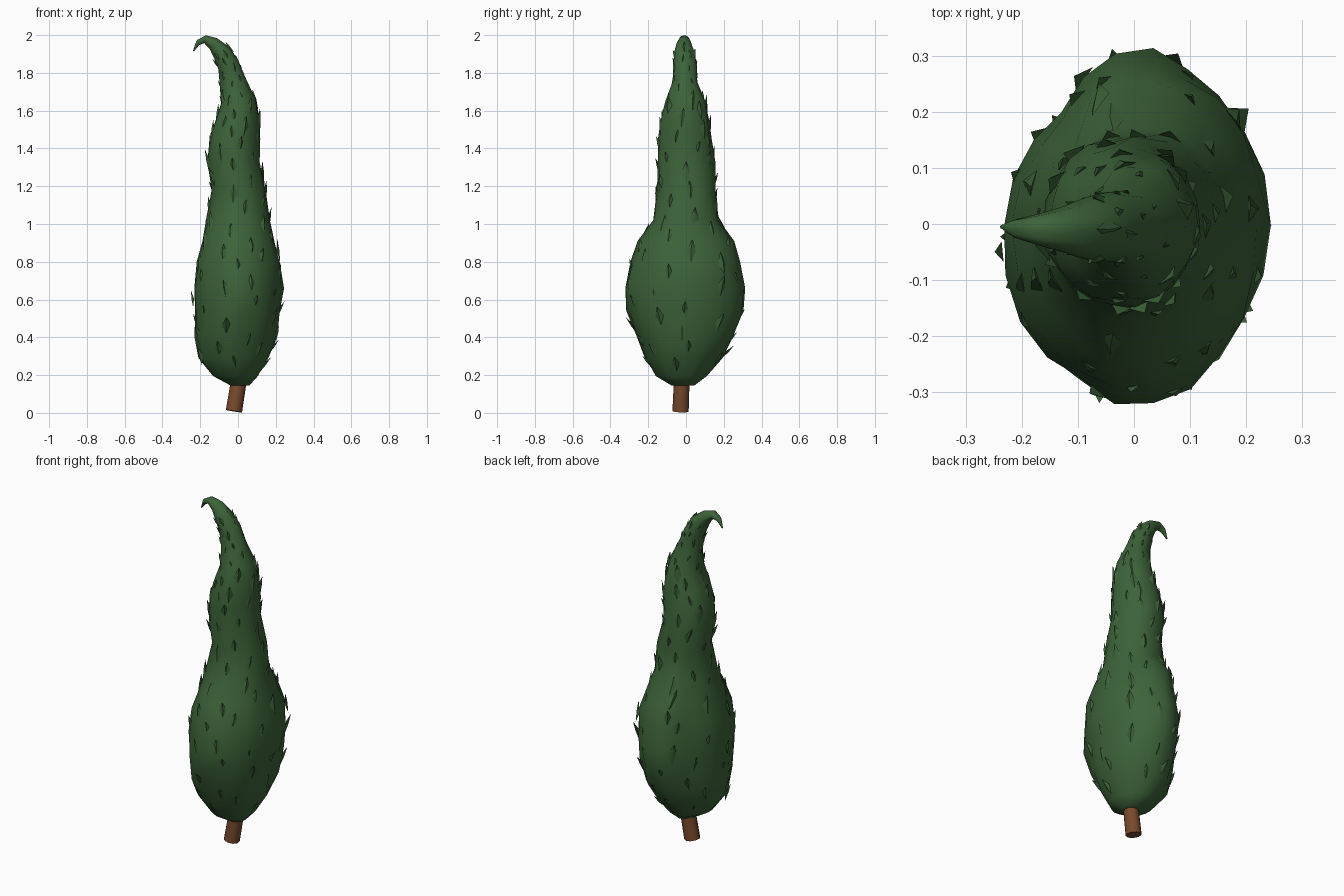
import bpy, bmesh, math, random
from mathutils import Vector, Matrix, noise

if "Cube" in bpy.data.objects:
    bpy.data.objects.remove(bpy.data.objects["Cube"])

random.seed(7)


def material(name, rgb):
    m = bpy.data.materials.new(name)
    m.diffuse_color = (*rgb, 1)
    m.use_nodes = True
    m.node_tree.nodes["Principled BSDF"].inputs["Base Color"].default_value = m.diffuse_color
    return m


GREEN = material("dark_leaf_green", (0.046, 0.125, 0.041))
BROWN = material("bark_brown", (0.19, 0.068, 0.026))


def make_object(name, bm, mat, angle):
    bmesh.ops.recalc_face_normals(bm, faces=bm.faces)
    me = bpy.data.meshes.new(name)
    bm.to_mesh(me)
    bm.free()
    ob = bpy.data.objects.new(name, me)
    bpy.context.collection.objects.link(ob)
    me.materials.append(mat)
    bpy.ops.object.select_all(action='DESELECT')
    ob.select_set(True)
    bpy.context.view_layer.objects.active = ob
    bpy.ops.object.shade_smooth_by_angle(angle=math.radians(angle))
    return ob


# Crown rings: centre x, centre y, centre z, half width x, half width y, tilt (deg)
RINGS = [
    (0.010, -0.015, 0.145, 0.050, 0.060, 0),
    (-0.015, -0.020, 0.195, 0.120, 0.135, 0),
    (-0.025, -0.010, 0.29, 0.185, 0.205, 0),
    (-0.012, -0.005, 0.40, 0.215, 0.258, 0),
    (-0.003, -0.003, 0.54, 0.228, 0.305, 0),
    (0.000, -0.002, 0.66, 0.236, 0.312, 0),
    (0.002, -0.003, 0.80, 0.220, 0.292, 0),
    (0.002, 0.000, 0.91, 0.193, 0.252, 0),
    (0.000, 0.000, 1.02, 0.168, 0.172, 0),
    (0.003, 0.005, 1.18, 0.142, 0.156, 0),
    (-0.022, 0.000, 1.33, 0.138, 0.150, 0),
    (-0.018, -0.003, 1.45, 0.134, 0.142, 0),
    (-0.004, -0.005, 1.55, 0.118, 0.128, -4),
    (0.000, -0.003, 1.65, 0.092, 0.104, -8),
    (-0.025, -0.005, 1.75, 0.072, 0.066, -12),
    (-0.050, -0.005, 1.84, 0.058, 0.062, -22),
    (-0.085, -0.008, 1.905, 0.050, 0.054, -38),
    (-0.130, -0.010, 1.955, 0.034, 0.038, -55),
    (-0.175, -0.010, 1.978, 0.021, 0.026, -80),
    (-0.212, -0.008, 1.960, 0.014, 0.016, -120),
    (-0.236, -0.005, 1.915, 0.003, 0.003, -160),
]


def surface(u, a):
    """Point on the crown at ring position u and angle a."""
    i = max(0, min(int(u), len(RINGS) - 2))
    f = u - i
    cx, cy, cz, rx, ry, tilt = [p + (q - p) * f for p, q in zip(RINGS[i], RINGS[i + 1])]
    flat = (a - math.radians(137) + math.pi) % math.tau - math.pi
    k = 1 - 0.14 * math.exp(-(flat / 0.42) ** 2) * (cz < 1.0)
    p = Vector((rx * k * math.cos(a), ry * k * math.sin(a), 0))
    p *= 1 + 0.075 * noise.noise(Vector((3 * math.cos(a), 3 * math.sin(a), cz * 7)))
    p = Matrix.Rotation(math.radians(tilt), 3, 'Y') @ p
    return p + Vector((cx, cy, cz))


# Lumpy crown with a hooked tip
SIDES = 22
bm = bmesh.new()
loops = [[bm.verts.new(surface(i, math.tau * s / SIDES)) for s in range(SIDES)]
         for i in range(len(RINGS))]
for lo, hi in zip(loops, loops[1:]):
    for s in range(SIDES):
        t = (s + 1) % SIDES
        bm.faces.new((lo[s], lo[t], hi[t], hi[s]))
bm.faces.new(loops[0][::-1])
bm.faces.new(loops[-1])
make_object("crown", bm, GREEN, 50)

# Pointed leaf tufts lifting upward off the crown
bm = bmesh.new()
for n in range(125):
    u = 1.6 + 14.6 * ((n + random.random()) / 125)
    a = n * 2.39996 + random.uniform(-0.3, 0.3)
    p = surface(u, a)
    up = (surface(u + 0.1, a) - p).normalized()
    side = (surface(u, a + 0.05) - p).normalized()
    out = side.cross(up).normalized()
    size = random.uniform(0.7, 1.25) * (0.6 if u > 13 else 1)
    w, h = 0.022 * size, 0.05 * size
    lean = side * random.uniform(-0.01, 0.01)
    low = bm.verts.new(p - up * h * 1.1 - out * 0.006)
    left = bm.verts.new(p - side * w - out * 0.006)
    right = bm.verts.new(p + side * w - out * 0.006)
    mid = bm.verts.new(p + out * 0.008 * size)
    tip = bm.verts.new(p + up * h + out * 0.014 * size + lean)
    for f in ((low, right, mid), (low, mid, left), (mid, right, tip),
              (left, mid, tip), (left, tip, right)):
        bm.faces.new(f)
make_object("leaf_tufts", bm, GREEN, 60)

# Short leaning trunk
bm = bmesh.new()
foot, top = Vector((-0.022, -0.028, 0.009)), Vector((0.012, -0.02, 0.22))
axis = top - foot
bmesh.ops.create_cone(bm, cap_ends=True, segments=9, radius1=0.044, radius2=0.042,
                      depth=axis.length)
bm.transform(Matrix.Translation((foot + top) / 2)
             @ axis.to_track_quat('Z', 'Y').to_matrix().to_4x4())
make_object("trunk", bm, BROWN, 50)
